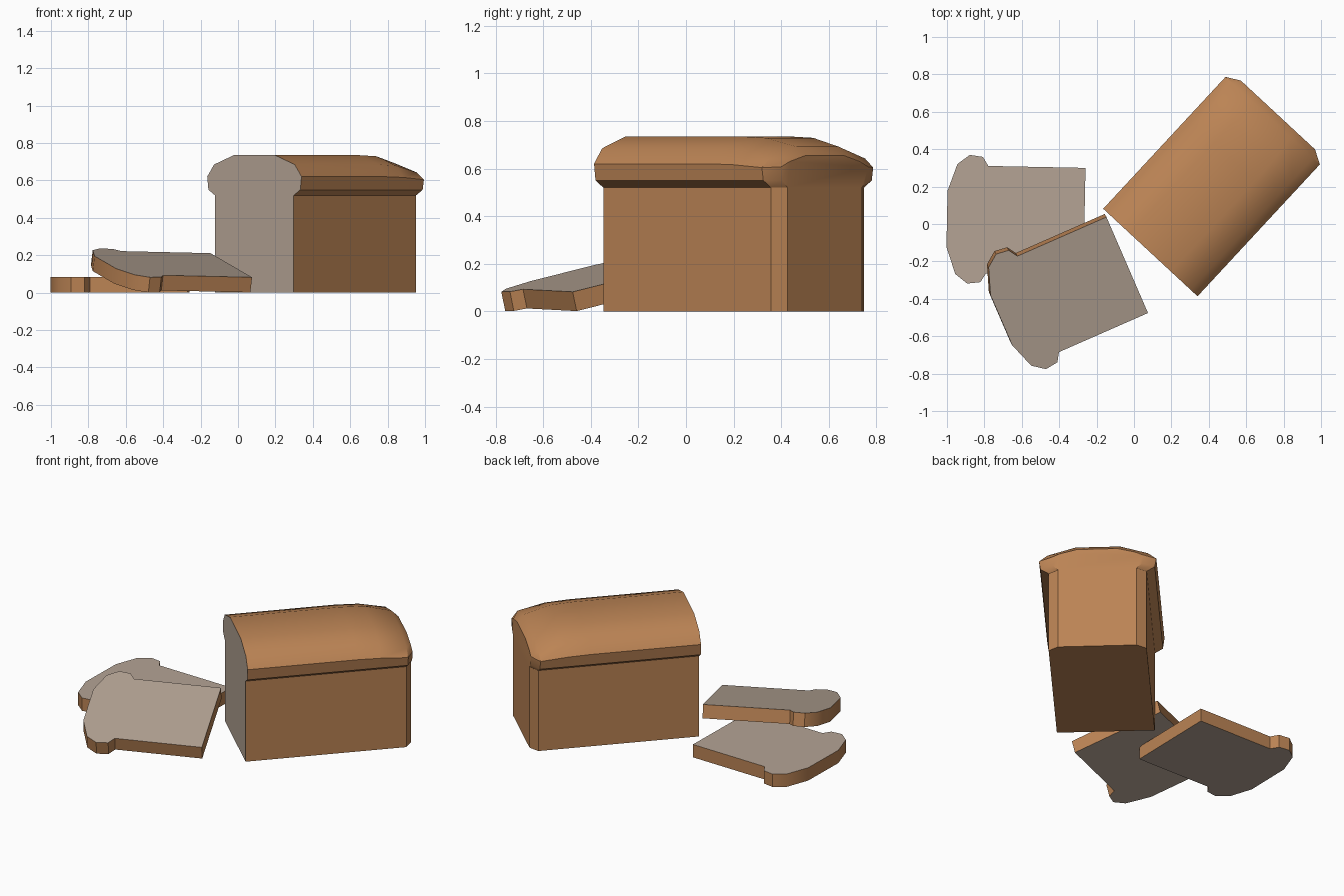
import bpy, math
from mathutils import Matrix, Vector

if "Cube" in bpy.data.objects:
    bpy.data.objects.remove(bpy.data.objects["Cube"])


def material(name, color):
    m = bpy.data.materials.new(name)
    m.diffuse_color = (*color, 1)
    m.use_nodes = True
    m.node_tree.nodes["Principled BSDF"].inputs["Base Color"].default_value = m.diffuse_color
    return m


crust = material("crust", (0.50, 0.23, 0.09))
crumb = material("crumb", (0.46, 0.37, 0.30))

# Half outline of a slice: (half width, height)
OUTLINE = [(.287, 0), (.287, .52), (.335, .55), (.344, .62), (.294, .685), (.15, .735)]


def bread(name, sections, matrix, crumb_ends):
    """Loft mirrored half outlines along local y and cap both ends."""
    verts, faces = [], []
    for y, half in sections:
        verts += [(w, y, z) for w, z in half] + [(-w, y, z) for w, z in reversed(half)]
    n = 2 * len(sections[0][1])
    for s in range(len(sections) - 1):
        for i in range(n):
            j = (i + 1) % n
            faces.append((s * n + i, s * n + n + i, s * n + n + j, s * n + j))
    last = (len(sections) - 1) * n
    faces += [tuple(range(n)), tuple(last + i for i in reversed(range(n)))]
    mesh = bpy.data.meshes.new(name)
    mesh.from_pydata(verts, [], faces)
    mesh.materials.append(crust)
    mesh.materials.append(crumb)
    mesh.polygons[-2].material_index = int(crumb_ends[0])
    mesh.polygons[-1].material_index = int(crumb_ends[1])
    mesh.shade_smooth()
    mesh.set_sharp_from_angle(angle=math.radians(34))
    ob = bpy.data.objects.new(name, mesh)
    ob.matrix_world = matrix
    bpy.context.collection.objects.link(ob)
    return ob


def frame(up, right):
    """Rotation taking local z to up and local x towards right."""
    up = Vector(up).normalized()
    y = up.cross(Vector(right)).normalized()
    return Matrix((y.cross(up), y, up)).transposed()


def place(rot, local, world):
    """Matrix with the given rotation that carries a local point to a world point."""
    return Matrix.Translation(Vector(world) - rot @ Vector(local)) @ rot.to_4x4()


# Loaf: straight from the cut face, crown falling and corners chamfered at the far end
loaf_sections = [
    (0, OUTLINE),
    (.66, OUTLINE),
    (.80, [(.287, 0), (.287, .52), (.335, .55), (.344, .616), (.294, .678), (.148, .729)]),
    (.962, [(.287, 0), (.287, .52), (.335, .55), (.344, .604), (.294, .642), (.13, .692)]),
    (1.003, [(.23, 0), (.23, .52), (.262, .55), (.27, .607), (.215, .63), (.118, .655)]),
]
bread("loaf", loaf_sections,
      place(frame((0, 0, 1), (.733, -.68, 0)), (0, 0, 0), (.0875, -.1525, 0)), (True, False))

# Two slices: one flat, one leaning on it
THICK = .083
slice_sections = [(0, OUTLINE), (THICK, OUTLINE)]
bread("flat_slice", slice_sections,
      place(frame((-1, .02, 0), (-.02, -1, 0)), (0, 0, 0), (-.265, .013, 0)), (True, True))

roll, pitch = math.radians(13), math.radians(1.2)
up = (-.916 * math.cos(pitch), -.402 * math.cos(pitch), math.sin(pitch))
right = (.402 * math.cos(roll), -.916 * math.cos(roll), -math.sin(roll))
bread("leaning_slice", slice_sections,
      place(frame(up, right), (.287, THICK, 0), (.075, -.476, .082)), (True, True))
